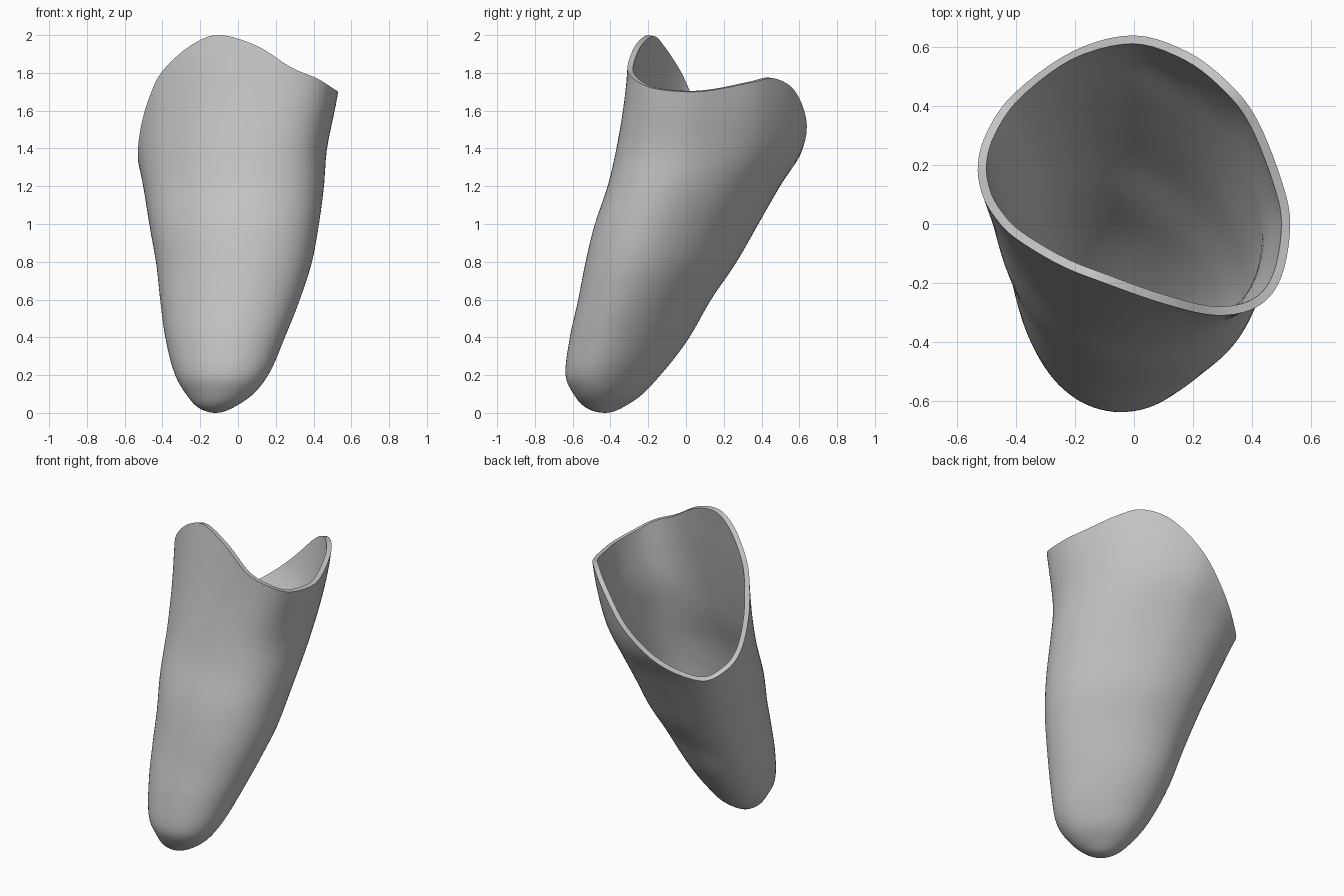
import bpy, bmesh, math

cube = bpy.data.objects.get("Cube")
if cube:
    bpy.data.objects.remove(cube, do_unlink=True)

SKEW = 0.24          # diagonal lean of every cross-section
LEAN = 0.11          # flattening of the back left corner below the rim
ROWS, STEPS = 48, 5
WALL = 0.03

# Cross-section bounds: height, x min, x max, y min, y max
SECTIONS = [
    (0.0, -0.12, -0.12, -0.43, -0.43),
    (0.03, -0.21, -0.02, -0.53, -0.33),
    (0.1, -0.27, 0.085, -0.59, -0.225),
    (0.2, -0.325, 0.165, -0.63, -0.13),
    (0.4, -0.375, 0.255, -0.605, 0.025),
    (0.6, -0.4, 0.335, -0.56, 0.14),
    (0.8, -0.42, 0.4, -0.52, 0.275),
    (1.0, -0.455, 0.435, -0.475, 0.385),
    (1.2, -0.487, 0.457, -0.415, 0.49),
    (1.4, -0.52, 0.468, -0.375, 0.6),
    (1.7, -0.53, 0.52, -0.33, 0.64),
    (2.0, -0.53, 0.54, -0.3, 0.65),
]

# Top rim, counter-clockwise
RIM = [
    (0.53, 0, 1.7), (0.5, 0.15, 1.71), (0.42, 0.35, 1.75), (0.33, 0.47, 1.77),
    (0.19, 0.58, 1.7), (0, 0.64, 1.52), (-0.21, 0.585, 1.33), (-0.41, 0.44, 1.22),
    (-0.5, 0.31, 1.26), (-0.53, 0.2, 1.35), (-0.515, 0.1, 1.51), (-0.47, 0.02, 1.67),
    (-0.4, -0.05, 1.81), (-0.25, -0.14, 1.945), (-0.1, -0.2, 2), (0.1, -0.27, 1.943),
    (0.28, -0.31, 1.83), (0.42, -0.28, 1.77), (0.5, -0.18, 1.72),
]


def hermite(p0, p1, m0, m1, t):
    return (p0 * (1 + 2 * t) * (1 - t) ** 2 + m0 * t * (1 - t) ** 2
            + p1 * t * t * (3 - 2 * t) + m1 * t * t * (t - 1))


def bounds(z):
    """Smoothly interpolated cross-section; square root keeps the tip round."""
    u = math.sqrt(z)
    keys = [math.sqrt(s[0]) for s in SECTIONS]
    last = len(keys) - 1
    i = max(k for k in range(last) if keys[k] <= u or k == 0)
    span = keys[i + 1] - keys[i]
    t = min(1, (u - keys[i]) / span)

    def slope(k, c):
        a, b = max(0, k - 1), min(last, k + 1)
        return (SECTIONS[b][c] - SECTIONS[a][c]) / (keys[b] - keys[a]) * span

    x0, x1, y0, y1 = [hermite(SECTIONS[i][c], SECTIONS[i + 1][c],
                              slope(i, c), slope(i + 1, c), t) for c in range(1, 5)]
    return (x0 + x1) / 2, (y0 + y1) / 2, (x1 - x0) / 2, (y1 - y0) / 2


def section_point(angle, z):
    cx, cy, a, b = bounds(z)
    fade = max(0, min(1, (1.5 - z) / 0.7))
    fade *= fade * (3 - 2 * fade)
    r = 1 - LEAN * fade * math.cos(angle - SKEW / 2 - math.pi / 4) ** 3
    return cx + r * a * math.cos(angle), cy + r * b * math.sin(angle - SKEW)


def smooth_rim():
    n = len(RIM)
    for i in range(n):
        p, q, r, s = (RIM[(i + k) % n] for k in (-1, 0, 1, 2))
        for j in range(STEPS):
            yield [hermite(q[c], r[c], (r[c] - p[c]) / 2, (s[c] - q[c]) / 2, j / STEPS)
                   for c in range(3)]


# Outer skin: columns run from the closed tip up to the rim
bm = bmesh.new()
tip = bm.verts.new((SECTIONS[0][1], SECTIONS[0][3], 0))
columns = []
for x, y, top in smooth_rim():
    cx, cy, a, b = bounds(top)
    across, along = (x - cx) / a, (y - cy) / b
    angle = math.atan2((along + across * math.sin(SKEW)) / math.cos(SKEW), across)
    ex, ey = section_point(angle, top)
    column = []
    for row in range(1, ROWS + 1):
        f = (row / ROWS) ** 1.8
        px, py = section_point(angle, top * f)
        w = f ** 4
        column.append(bm.verts.new((px + w * (x - ex), py + w * (y - ey), top * f)))
    columns.append(column)

for left, right in zip(columns, columns[1:] + columns[:1]):
    bm.faces.new((tip, right[0], left[0]))
    for k in range(ROWS - 1):
        bm.faces.new((left[k], right[k], right[k + 1], left[k + 1]))
bmesh.ops.recalc_face_normals(bm, faces=bm.faces)
# An open shell needs its outward side fixed explicitly
if sum(f.normal.z * f.calc_area() for f in tip.link_faces) > 0:
    bmesh.ops.reverse_faces(bm, faces=bm.faces)

mesh = bpy.data.meshes.new("socket_shell")
bm.to_mesh(mesh)
bm.free()
shell = bpy.data.objects.new("socket_shell", mesh)
bpy.context.collection.objects.link(shell)

# Plain grey plastic
grey = bpy.data.materials.new("plain_grey")
grey.use_nodes = True
colour = (0.55, 0.55, 0.55, 1)
grey.diffuse_color = colour
grey.node_tree.nodes["Principled BSDF"].inputs["Base Color"].default_value = colour
mesh.materials.append(grey)

# Wall thickness goes inward
wall = shell.modifiers.new("wall", "SOLIDIFY")
wall.thickness = WALL
wall.offset = -1
wall.use_even_offset = True

bpy.ops.object.select_all(action="DESELECT")
shell.select_set(True)
bpy.context.view_layer.objects.active = shell
bpy.ops.object.modifier_apply(modifier="wall")
bpy.ops.object.shade_smooth_by_angle(angle=math.radians(40))
